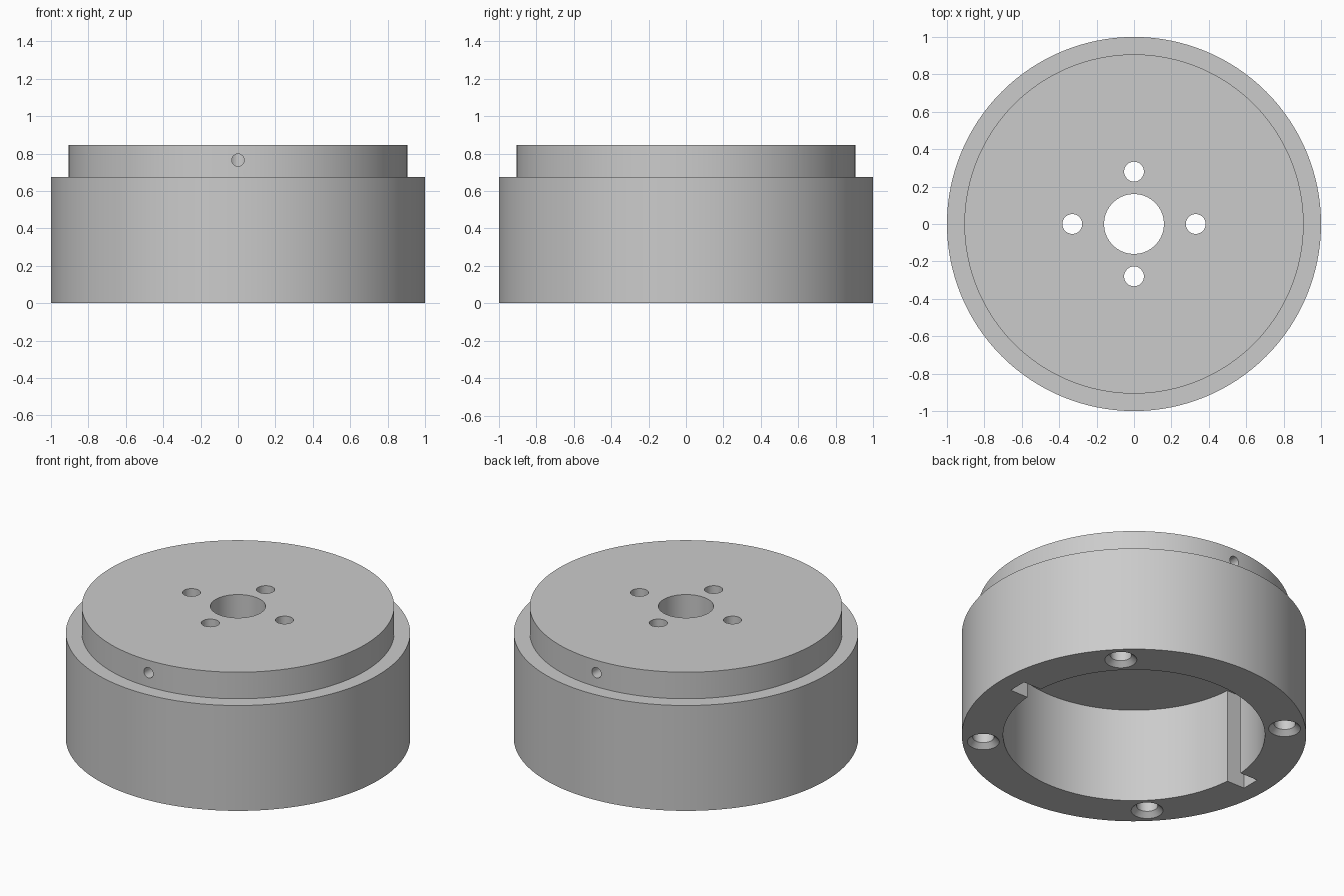
import bpy, bmesh
from math import pi, radians, cos, sin
from mathutils import Matrix, Vector

cube = bpy.data.objects.get("Cube")
if cube:
    bpy.data.objects.remove(cube, do_unlink=True)

# Main dimensions
BODY_R, RIM_R, CAVITY_R, BORE_R = 1.0, 0.907, 0.76, 0.16
LEDGE_Z, TOP_Z, CEILING_Z = 0.675, 0.845, 0.606

metal = bpy.data.materials.new("plain grey")
metal.use_nodes = True
grey = (0.6, 0.6, 0.6, 1)
metal.diffuse_color = grey
metal.node_tree.nodes["Principled BSDF"].inputs["Base Color"].default_value = grey


def make_object(name, bm):
    bmesh.ops.recalc_face_normals(bm, faces=bm.faces)
    mesh = bpy.data.meshes.new(name)
    bm.to_mesh(mesh)
    bm.free()
    mesh.materials.append(metal)
    obj = bpy.data.objects.new(name, mesh)
    bpy.context.collection.objects.link(obj)
    return obj


def lathe(name, profile, steps):
    """Turn a closed (radius, z) profile around the z axis; radius 0 closes at the axis."""
    bm = bmesh.new()
    verts = [bm.verts.new((r, 0, z)) for r, z in profile]
    edges = [bm.edges.new((a, b)) for a, b in zip(verts, verts[1:] + verts[:1])]
    bmesh.ops.spin(bm, geom=verts + edges, cent=(0, 0, 0), axis=(0, 0, 1),
                   angle=2 * pi, steps=steps, use_merge=True)
    bmesh.ops.remove_doubles(bm, verts=bm.verts, dist=1e-5)
    return make_object(name, bm)


def rod(name, start, end, r1, r2=None):
    """Cylinder or cone between two points."""
    start, end = Vector(start), Vector(end)
    axis = end - start
    turn = axis.to_track_quat('Z', 'Y').to_matrix().to_4x4()
    bm = bmesh.new()
    bmesh.ops.create_cone(bm, cap_ends=True, segments=32, radius1=r1,
                          radius2=r1 if r2 is None else r2, depth=axis.length,
                          matrix=Matrix.Translation((start + end) / 2) @ turn)
    return make_object(name, bm)


def box(name, low, high):
    low, high = Vector(low), Vector(high)
    bm = bmesh.new()
    bmesh.ops.create_cube(bm, size=1, matrix=Matrix.Translation((low + high) / 2)
                          @ Matrix.Diagonal((high - low).to_4d()))
    return make_object(name, bm)


# Stepped drum with open cavity below and central bore
housing = lathe("drum_housing", [
    (BORE_R, CEILING_Z), (CAVITY_R, CEILING_Z), (CAVITY_R, 0), (BODY_R, 0),
    (BODY_R, LEDGE_Z), (RIM_R, LEDGE_Z), (RIM_R, TOP_Z), (BORE_R, TOP_Z)], 128)

cutters = []
for s in (-1, 1):
    # Mounting holes through the top plate
    for x, y in ((0.33 * s, 0), (0, 0.28 * s)):
        cutters.append(rod("mount_hole_cutter", (x, y, 0.5), (x, y, 1), 0.053))
    # Set screw holes in the upper rim, front and back
    cutters.append(rod("side_hole_cutter", (0, s, 0.765), (0, 0.28 * s, 0.765), 0.033))
    # Key slots in the cavity wall, left and right
    x1, x2 = sorted((0.7 * s, 0.884 * s))
    cutters.append(box("key_slot_cutter", (x1, -0.06, -0.1), (x2, 0.06, CEILING_Z)))

# Countersunk blind screw holes in the bottom rim
for k in range(4):
    a = radians(45 + 90 * k)
    x, y = 0.878 * cos(a), 0.878 * sin(a)
    cutters.append(rod("screw_hole_cutter", (x, y, -0.1), (x, y, 0.4), 0.062))
    cutters.append(rod("countersink_cutter", (x, y, -0.03), (x, y, 0.03), 0.124, 0.062))

# Cut the holes and remove the cutters
bpy.ops.object.select_all(action='DESELECT')
bpy.context.view_layer.objects.active = housing
housing.select_set(True)
for cutter in cutters:
    cutter.hide_render = True
    mod = housing.modifiers.new("cut", 'BOOLEAN')
    mod.operation = 'DIFFERENCE'
    mod.solver = 'EXACT'
    mod.object = cutter
    bpy.ops.object.modifier_apply(modifier=mod.name)
    bpy.data.objects.remove(cutter, do_unlink=True)

bpy.ops.object.shade_smooth_by_angle(angle=radians(30))
